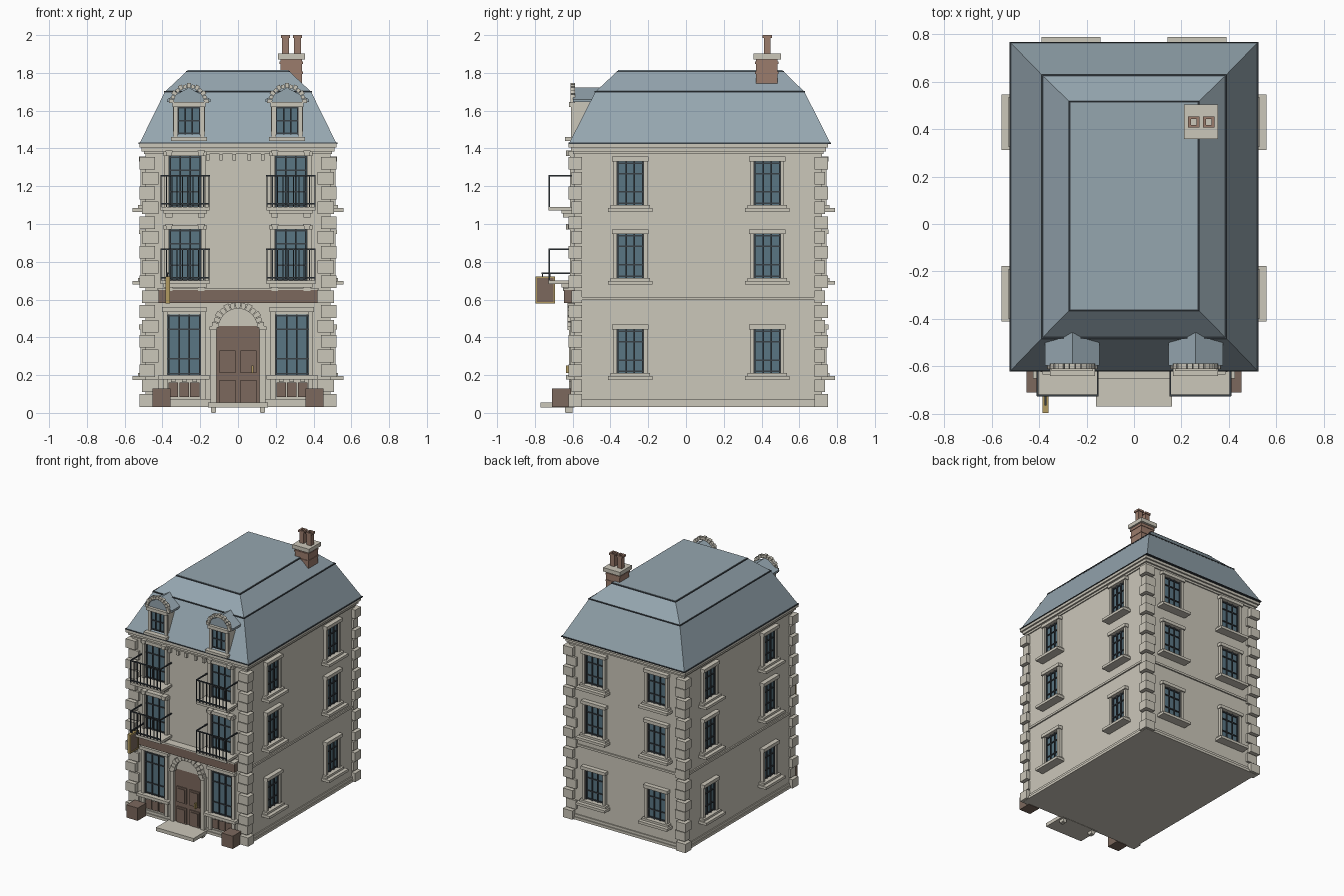
import bpy, bmesh, math
from mathutils import Matrix, Vector

if "Cube" in bpy.data.objects:
    bpy.data.objects.remove(bpy.data.objects["Cube"])

COLORS = {
    "stone": (0.60, 0.57, 0.49), "roof": (0.30, 0.38, 0.43), "glass": (0.10, 0.18, 0.23),
    "wood": (0.20, 0.14, 0.11), "iron": (0.04, 0.05, 0.06), "brick": (0.33, 0.20, 0.15),
    "brass": (0.45, 0.33, 0.12),
}
MATS = {}
for key, c in COLORS.items():
    MATS[key] = bpy.data.materials.new(key)
    MATS[key].diffuse_color = (*c, 1)
PARTS = {}
I = Matrix.Identity(4)


def part(name, mat):
    return PARTS.setdefault(name, (bmesh.new(), mat))[0]


def prism(name, mat, pts, y0, y1, M=I):
    """Extrude an x-z outline from y0 to y1."""
    bm = part(name, mat)
    a = [bm.verts.new(M @ Vector((x, y0, z))) for x, z in pts]
    b = [bm.verts.new(M @ Vector((x, y1, z))) for x, z in pts]
    n = len(pts)
    bm.faces.new(a)
    bm.faces.new(b[::-1])
    for i in range(n):
        bm.faces.new((a[i], b[i], b[(i + 1) % n], a[(i + 1) % n]))


def box(name, mat, x0, x1, y0, y1, z0, z1, M=I):
    prism(name, mat, [(x0, z0), (x1, z0), (x1, z1), (x0, z1)], y0, y1, M)


def frustum(name, mat, lo, hi):
    """Tapered block between rectangles (half x, y0, y1, z)."""
    bm = part(name, mat)
    rings = [[bm.verts.new((sx * h, y, z)) for sx, y in ((-1, a), (1, a), (1, b), (-1, b))]
             for h, a, b, z in (lo, hi)]
    bm.faces.new(rings[0][::-1])
    bm.faces.new(rings[1])
    for i in range(4):
        j = (i + 1) % 4
        bm.faces.new((rings[0][i], rings[0][j], rings[1][j], rings[1][i]))


def arch(name, mat, cx, cz, r0, r1, y0, y1, n):
    """Half ring of separate wedge stones."""
    for i in range(n):
        a, b = math.pi * (i + 0.06) / n, math.pi * (i + 0.94) / n
        k = 0.006 if i % 2 == 0 else 0
        prism(name, mat, [(cx + r * math.cos(t), cz + r * math.sin(t))
                          for r, t in ((r0, a), (r1 + k, a), (r1 + k, b), (r0, b))], y0, y1)


def glazing(name, u, z0, z1, hw, M, rows, y=0.0):
    box(name + "_glass", "glass", u - hw, u + hw, y - 0.004, y + 0.01, z0, z1, M)
    for k in range(4):
        x = u + hw * (-0.94 + 1.88 * k / 3)
        box(name + "_bars", "iron", x - 0.004, x + 0.004, y - 0.012, y, z0, z1, M)
    for t in rows:
        z = z0 + (z1 - z0) * t
        box(name + "_bars", "iron", u - hw, u + hw, y - 0.011, y, z - 0.004, z + 0.004, M)


def casing(name, u, z0, z1, hw, M, jamb=0.02, out=0.025):
    for s in (-1, 1):
        x = u + s * (hw + jamb / 2)
        box(name, "stone", x - jamb / 2, x + jamb / 2, -out, 0.01, z0, z1, M)
    w = hw + jamb + 0.006
    box(name, "stone", u - w, u + w, -out - 0.01, 0.01, z1, z1 + 0.025, M)


FRONT = Matrix.Translation((0, -0.59, 0))
BACK = Matrix.Translation((0, 0.72, 0)) @ Matrix.Rotation(math.pi, 4, 'Z')
RIGHT = Matrix.Translation((0.49, 0, 0)) @ Matrix.Rotation(math.pi / 2, 4, 'Z')
LEFT = Matrix.Translation((-0.49, 0, 0)) @ Matrix.Rotation(-math.pi / 2, 4, 'Z')

# Main walls, plinth and belt course
box("walls", "stone", -0.49, 0.49, -0.59, 0.72, 0.03, 1.40)
box("plinth", "stone", -0.505, 0.505, -0.605, 0.735, 0.03, 0.05)
box("plinth", "stone", -0.498, 0.498, -0.598, 0.728, 0.05, 0.07)
box("belt_course", "stone", -0.50, 0.50, -0.60, 0.73, 0.597, 0.613)

# Alternating corner stones
for i in range(17):
    z0 = 0.032 + i * 0.0785
    big = i % 2 == 0
    p = 0.032 if big else 0.017
    w = 0.44 if big else 0.422
    for s in (-1, 1):
        xs = sorted((s * (0.49 + p), s * w))
        box("corner_stones", "stone", *xs, -0.59 - p, -0.55, z0, z0 + 0.067)
        box("corner_stones", "stone", *xs, 0.68, 0.72 + p, z0, z0 + 0.067)

# Stepped cornice and small blocks under it
for p, z0, z1 in ((0.008, 1.37, 1.385), (0.02, 1.385, 1.405), (0.032, 1.405, 1.425)):
    box("cornice", "stone", -0.49 - p, 0.49 + p, -0.59 - p, 0.72 + p, z0, z1)
for x in (-0.16, -0.09, -0.02, 0.06, 0.13):
    box("cornice_blocks", "stone", x - 0.009, x + 0.009, -0.61, -0.58, 1.337, 1.37)

# Mansard roof in two slopes, with edge trims
frustum("mansard_lower", "roof", (0.522, -0.62, 0.766, 1.425), (0.387, -0.48, 0.627, 1.70))
frustum("mansard_upper", "roof", (0.387, -0.48, 0.627, 1.70), (0.27, -0.362, 0.514, 1.81))
box("roof_trim", "iron", -0.526, 0.526, -0.622, 0.768, 1.424, 1.431)
box("roof_trim", "iron", -0.391, 0.391, -0.484, 0.631, 1.695, 1.703)
frustum("roof_trim", "iron", (0.276, -0.368, 0.520, 1.803), (0.274, -0.366, 0.518, 1.811))
box("roof_top", "roof", -0.268, 0.268, -0.360, 0.512, 1.80, 1.814)

# Plain windows on both sides and the back
for M, us, hw in ((RIGHT, (-0.295, 0.43), 0.07), (LEFT, (0.295, -0.43), 0.07),
                  (BACK, (-0.265, 0.265), 0.077)):
    for u in us:
        for z in (0.21, 0.715, 1.10):
            glazing("window", u, z, z + 0.232, hw, M, (0.04, 0.3, 0.72, 0.96))
            casing("window_casing", u, z, z + 0.232, hw, M)
            w = hw + 0.047
            box("window_sills", "stone", u - w, u + w, -0.068, 0.01, z - 0.036, z - 0.016, M)
            box("window_sills", "stone", u - w + 0.012, u + w - 0.012, -0.04, 0.01, z - 0.016, z, M)

for s in (-1, 1):
    u = s * 0.285
    # Ground floor windows with wood panels below
    glazing("shop_window", u, 0.20, 0.52, 0.087, FRONT, (0.02, 0.27, 0.76, 0.98))
    casing("shop_casing", u, 0.07, 0.535, 0.087, FRONT, 0.025, 0.022)
    box("shop_sills", "stone", u - 0.135, u + 0.135, -0.045, 0.01, 0.178, 0.20, FRONT)
    for k in (-1, 0, 1):
        x = u + k * 0.057
        box("shop_panels", "wood", x - 0.025, x + 0.025, -0.012, 0.01, 0.085, 0.16, FRONT)
        box("sill_blocks", "stone", x - 0.012, x + 0.012, -0.03, 0, 0.163, 0.18, FRONT)
    # Planter boxes
    c = s * 0.405
    box("planters", "wood", c - 0.048, c + 0.048, -0.71, -0.61, 0.03, 0.128)
    # Tall upper windows with balconies
    u = s * 0.28
    for z in (0.70, 1.09):
        glazing("tall_window", u, z, z + 0.27, 0.085, FRONT, (0.02, 0.3, 0.72, 0.98))
        casing("tall_casing", u, z, z + 0.27, 0.085, FRONT, 0.023, 0.025)
        box("balcony_slabs", "stone", u - 0.13, u + 0.13, -0.137, 0.01, z - 0.018, z, FRONT)
        box("balcony_slabs", "stone", u - 0.115, u + 0.115, -0.07, 0.01, z - 0.035, z - 0.018, FRONT)
        for k in (-0.085, 0.085):
            box("balcony_brackets", "stone", u + k - 0.018, u + k + 0.018, -0.06, 0.01,
                z - 0.055, z - 0.035, FRONT)
            prism("window_keystones", "stone",
                  [(u + k - 0.012, z + 0.27), (u + k + 0.012, z + 0.27),
                   (u + k + 0.02, z + 0.30), (u + k - 0.02, z + 0.30)], -0.045, 0.01, FRONT)
        top = z + 0.17
        for h in (top, z + 0.02):
            box("balcony_rails", "iron", u - 0.13, u + 0.13, -0.138, -0.130, h - 0.008, h, FRONT)
        for e in (-0.127, 0.127):
            box("balcony_rails", "iron", u + e - 0.004, u + e + 0.004, -0.135, 0.01,
                top - 0.008, top, FRONT)
        for k in range(10):
            x = u - 0.127 + 0.254 * k / 9
            box("balcony_bars", "iron", x - 0.0028, x + 0.0028, -0.137, -0.131, z, top, FRONT)
    # Dormers: cheeks, gable roof, arch stones, sill
    u = s * 0.26
    box("dormer_walls", "stone", u - 0.085, u + 0.085, -0.595, -0.50, 1.44, 1.65)
    prism("dormer_roofs", "roof", [(u - 0.115, 1.645), (u + 0.115, 1.645), (u + 0.115, 1.66),
                                   (u, 1.722), (u - 0.115, 1.66)], -0.597, -0.44)
    DM = Matrix.Translation((0, -0.595, 0))
    glazing("dormer_window", u, 1.475, 1.62, 0.06, DM, (0.03, 0.5, 0.97))
    casing("dormer_casing", u, 1.46, 1.62, 0.06, DM, 0.022, 0.014)
    box("dormer_sills", "stone", u - 0.095, u + 0.095, -0.64, -0.58, 1.44, 1.46)
    arch("dormer_arches", "stone", u, 1.64, 0.08, 0.10, -0.612, -0.588, 13)

# Door, panels, handle, surround and step
box("door", "wood", -0.115, 0.115, -0.602, -0.58, 0.05, 0.465)
for x in (-0.055, 0.055):
    for z0, z1 in ((0.055, 0.175), (0.21, 0.33)):
        box("door_panels", "wood", x - 0.042, x + 0.042, -0.61, -0.60, z0, z1)
        box("door_panels", "wood", x - 0.032, x + 0.032, -0.615, -0.61, z0 + 0.012, z1 - 0.012)
box("door_handle", "brass", 0.072, 0.082, -0.635, -0.60, 0.21, 0.25)
prism("door_tympanum", "stone", [(0.11 * math.cos(math.pi * i / 12), 0.46 + 0.11 * math.sin(math.pi * i / 12))
                                 for i in range(13)], -0.604, -0.58)
arch("door_arch", "stone", 0, 0.45, 0.102, 0.134, -0.628, -0.585, 13)
for s in (-1, 1):
    c = s * 0.13
    box("door_pilasters", "stone", c - 0.015, c + 0.015, -0.62, -0.58, 0.03, 0.45)
    box("door_pilasters", "stone", c - 0.02, c + 0.02, -0.628, -0.58, 0.44, 0.458)
    box("step_feet", "stone", c - 0.014, c + 0.014, -0.64, -0.60, 0.005, 0.035)
    box("step_feet", "stone", c - 0.011, c + 0.011, -0.637, -0.60, 0.0, 0.005)
box("door_step", "stone", -0.16, 0.16, -0.77, -0.59, 0.028, 0.055)

# Fascia board over the ground floor
box("fascia_board", "wood", -0.42, 0.42, -0.645, -0.58, 0.582, 0.65)
box("fascia_cap", "stone", -0.425, 0.425, -0.652, -0.58, 0.65, 0.66)

# Hanging sign on a bracket
box("sign_plate", "wood", -0.38, -0.365, -0.79, -0.70, 0.585, 0.715)
for y0, y1, z0, z1 in ((-0.797, -0.693, 0.713, 0.722), (-0.797, -0.693, 0.578, 0.587),
                       (-0.797, -0.789, 0.578, 0.722), (-0.701, -0.693, 0.578, 0.722)):
    box("sign_frame", "brass", -0.385, -0.36, y0, y1, z0, z1)
box("sign_bracket", "iron", -0.377, -0.368, -0.765, -0.58, 0.736, 0.744)
for y in (-0.76, -0.72):
    box("sign_bracket", "iron", -0.375, -0.370, y - 0.003, y + 0.003, 0.715, 0.74)

# Chimney with cap and two open pots
box("chimney", "brick", 0.225, 0.34, 0.37, 0.485, 1.70, 1.875)
for z in (1.795, 1.848):
    box("chimney_bands", "brick", 0.221, 0.344, 0.366, 0.489, z, z + 0.012)
box("chimney_cap", "stone", 0.211, 0.354, 0.358, 0.503, 1.872, 1.902)
for c in (0.252, 0.315):
    for r, h, z0, z1 in ((0.018, 0.012, 1.90, 1.985), (0.024, 0.012, 1.985, 2.0)):
        y = 0.43
        box("chimney_pots", "brick", c - r, c - h, y - r, y + r, z0, z1)
        box("chimney_pots", "brick", c + h, c + r, y - r, y + r, z0, z1)
        box("chimney_pots", "brick", c - h, c + h, y - r, y - h, z0, z1)
        box("chimney_pots", "brick", c - h, c + h, y + h, y + r, z0, z1)

# Turn every collected part into an object
for name, (bm, mat) in PARTS.items():
    bmesh.ops.recalc_face_normals(bm, faces=bm.faces)
    me = bpy.data.meshes.new(name)
    bm.to_mesh(me)
    bm.free()
    me.materials.append(MATS[mat])
    bpy.context.collection.objects.link(bpy.data.objects.new(name, me))

for m in bpy.data.materials:
    if m.users and not m.is_grease_pencil:
        m.use_nodes = True
        m.node_tree.nodes["Principled BSDF"].inputs["Base Color"].default_value = m.diffuse_color
